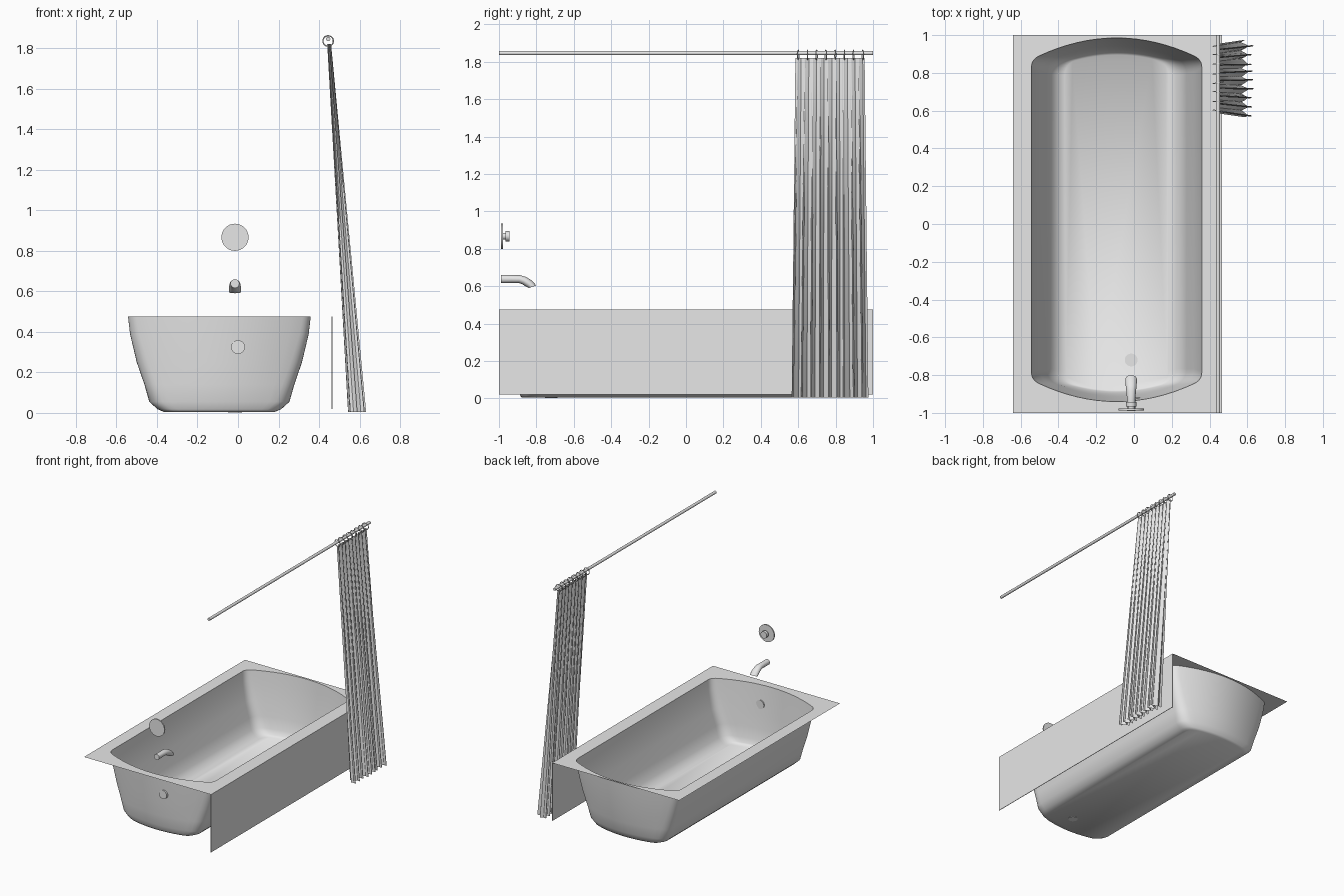
import bpy, bmesh, math, random
from mathutils import Vector, Matrix

random.seed(4)
if "Cube" in bpy.data.objects:
    bpy.data.objects.remove(bpy.data.objects["Cube"])

grey = bpy.data.materials.new("plain_grey")
grey.use_nodes = True
grey.diffuse_color = (0.8, 0.8, 0.8, 1)
grey.node_tree.nodes["Principled BSDF"].inputs["Base Color"].default_value = (0.8, 0.8, 0.8, 1)


def finish(name, bm, angle=None, recalc=True):
    """Turn a bmesh into a named object, smooth up to the given angle."""
    if recalc:
        bmesh.ops.recalc_face_normals(bm, faces=bm.faces)
    mesh = bpy.data.meshes.new(name)
    bm.to_mesh(mesh)
    bm.free()
    mesh.materials.append(grey)
    ob = bpy.data.objects.new(name, mesh)
    bpy.context.collection.objects.link(ob)
    if angle:
        bpy.ops.object.select_all(action='DESELECT')
        ob.select_set(True)
        bpy.context.view_layer.objects.active = ob
        bpy.ops.object.shade_smooth_by_angle(angle=math.radians(angle))
    return ob


def loft(bm, rings, closed=True):
    """Skin a list of equal-length point rings; returns the vertex rings."""
    vs = [[bm.verts.new(p) for p in ring] for ring in rings]
    n = len(vs[0])
    for a, b in zip(vs, vs[1:]):
        for i in range(n if closed else n - 1):
            j = (i + 1) % n
            bm.faces.new((a[i], a[j], b[j], b[i]))
    return vs


def disc(bm, centre, radius, depth, axis='Z', sides=32, radius2=None):
    """Add a capped cylinder along Z or Y."""
    m = Matrix.Translation(centre)
    if axis == 'Y':
        m = m @ Matrix.Rotation(math.pi / 2, 4, 'X')
    bmesh.ops.create_cone(bm, cap_ends=True, segments=sides, radius1=radius,
                          radius2=radius if radius2 is None else radius2,
                          depth=depth, matrix=m)


TUB_X = -0.092
FIX_X = -0.015
RIM_Z = 0.475


def outline(z, w, front, back, bow, r):
    """Rounded rectangle whose two ends bow outwards."""
    pts = []
    for s, end in ((1, back), (-1, front)):
        def arc(t):
            return Vector((t, end - s * bow * (t / w) ** 2, z))

        def corner(side):
            a = arc(side * (w - r))
            c = Vector((side * w, arc(w).y, z))
            b = c - Vector((0, s * r, 0))
            return [a * (1 - t) ** 2 + c * 2 * t * (1 - t) + b * t * t
                    for t in (k / 6 for k in range(7))]
        mid = [arc(s * (w - r) * (1 - 2 * k / 16)) for k in range(1, 16)]
        pts += corner(s)[::-1] + mid + corner(-s)
    return [p + Vector((TUB_X, 0, 0)) for p in pts]


# Basin: lofted shell narrowing towards a rounded floor
levels = [(RIM_Z, 0.451, -0.94, 0.985, 0.115, 0.04),
          (0.39, 0.441, -0.934, 0.977, 0.112, 0.045),
          (0.25, 0.408, -0.922, 0.96, 0.10, 0.055),
          (0.14, 0.370, -0.912, 0.942, 0.085, 0.06),
          (0.055, 0.346, -0.90, 0.925, 0.07, 0.065),
          (0.018, 0.305, -0.888, 0.908, 0.055, 0.065),
          (0.005, 0.274, -0.88, 0.895, 0.045, 0.06)]
bm = bmesh.new()
shell = loft(bm, [outline(*lv) for lv in levels])
bm.faces.new(shell[-1])
finish("tub_basin", bm, 60)

# Flat rim around the opening
bm = bmesh.new()
hole = outline(*levels[0])
frame = [(-0.64, -1, RIM_Z), (0.465, -1, RIM_Z), (0.465, 1, RIM_Z), (-0.64, 1, RIM_Z)]
edges = []
for loop in (hole, frame):
    vs = [bm.verts.new(p) for p in loop]
    edges += [bm.edges.new((vs[i - 1], vs[i])) for i in range(len(vs))]
bmesh.ops.triangle_fill(bm, use_beauty=True, edges=edges, normal=(0, 0, 1))
for f in bm.faces:
    f.normal_update()
    if f.normal.z < 0:
        f.normal_flip()
finish("tub_rim", bm, recalc=False)

# Thin apron panel on the open side
bm = bmesh.new()
bmesh.ops.create_cube(bm, size=1, matrix=Matrix.Translation((0.4635, 0, 0.2475))
                      @ Matrix.Diagonal((0.004, 2, 0.455, 1)))
finish("side_apron", bm)

# Drain and overflow covers
bm = bmesh.new()
disc(bm, (FIX_X, -0.72, 0.006), 0.034, 0.008)
finish("drain_cover", bm, 40)
bm = bmesh.new()
disc(bm, (0, -0.927, 0.325), 0.034, 0.016, 'Y')
finish("overflow_cover", bm, 40)

# Tap: wall plate, neck and knob
bm = bmesh.new()
for y, radius, depth in ((-0.983, 0.067, 0.01), (-0.971, 0.018, 0.016), (-0.954, 0.027, 0.022)):
    disc(bm, (FIX_X, y, 0.867), radius, depth, 'Y')
finish("tap_control", bm, 40)

# Spout: elliptical sections swept along a drooping path
# (y, z, tilt in degrees, half width, half thickness)
path = [(-0.99, 0.638, 0, 0.022, 0.022),
        (-0.93, 0.638, 0, 0.022, 0.021),
        (-0.89, 0.638, -8, 0.025, 0.021),
        (-0.865, 0.63, -28, 0.028, 0.022),
        (-0.84, 0.614, -48, 0.03, 0.023),
        (-0.82, 0.597, -72, 0.03, 0.021)]
bm = bmesh.new()
sections = []
for y, z, tilt, rx, rn in path:
    a = math.radians(tilt)
    ring = []
    for k in range(20):
        t = math.tau * k / 20
        up = rn * math.sin(t)
        ring.append((FIX_X + rx * math.cos(t), y - up * math.sin(a), z + up * math.cos(a)))
    sections.append(ring)
vs = loft(bm, sections)
bm.faces.new(vs[0])
bm.faces.new(vs[-1])
finish("spout", bm, 45)

# Curtain rod
ROD_X, ROD_Z = 0.445, 1.846
bm = bmesh.new()
disc(bm, (ROD_X, 0, ROD_Z), 0.011, 2, 'Y', 16)
finish("curtain_rod", bm, 40)

# Curtain: pleated sheet, flaring and leaning outwards towards the floor
FOLDS, STEPS, ROWS = 9, 14, 12
TOP, BOTTOM = 1.82, 0.004
depths = [random.uniform(0.7, 1) for _ in range(FOLDS * 2 + 1)]
leans = [random.uniform(-0.008, 0.008) for _ in range(FOLDS + 1)]
rows = []
for r in range(ROWS + 1):
    t = r / ROWS
    y0, y1 = 0.585 - 0.02 * t, 0.955 + 0.02 * t
    row = []
    for c in range(FOLDS * STEPS + 1):
        u = c / (FOLDS * STEPS)
        phase = math.tau * FOLDS * u
        amp = (0.010 + 0.037 * t) * depths[int(phase / math.pi)]
        row.append((0.45 + 0.138 * t + amp * math.sin(phase),
                    y0 + (y1 - y0) * u + 0.009 * math.sin(2 * phase)
                    + t * leans[int(u * FOLDS)] * math.sin(phase),
                    TOP + (BOTTOM - TOP) * t))
    rows.append(row)
bm = bmesh.new()
loft(bm, rows, closed=False)
finish("curtain", bm, 60)

# Curtain rings around the rod
RINGS = 8
for i in range(RINGS):
    y = 0.60 + 0.345 * i / (RINGS - 1)
    bpy.ops.mesh.primitive_torus_add(
        major_radius=0.026, minor_radius=0.003, major_segments=24, minor_segments=6,
        location=(ROD_X, y, 1.836), rotation=(math.pi / 2, 0, random.uniform(-0.2, 0.2)))
    ring = bpy.context.object
    ring.name = f"curtain_ring_{i + 1}"
    ring.data.materials.append(grey)
    bpy.ops.object.shade_smooth_by_angle(angle=math.radians(60))
